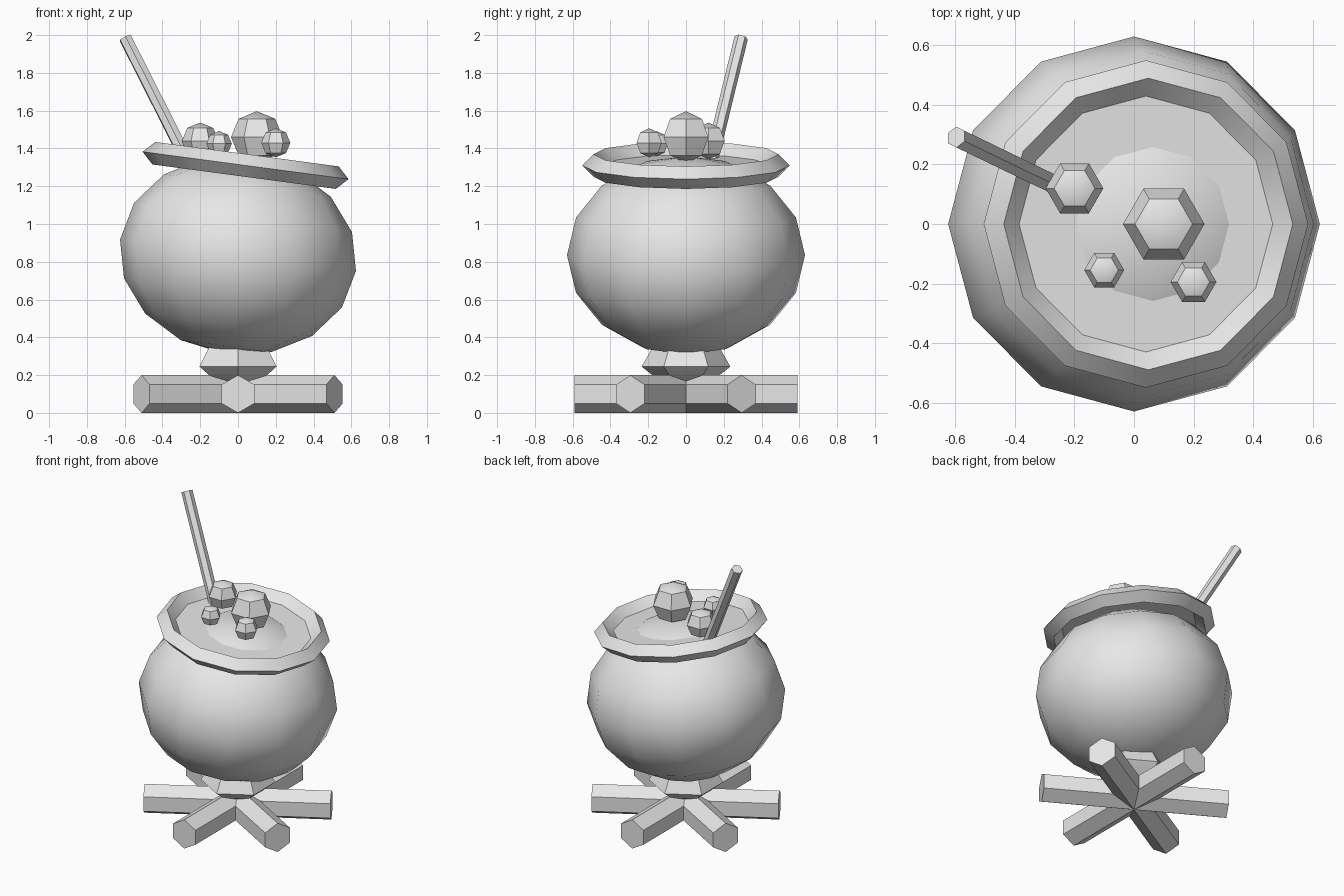
import bpy, math
from mathutils import Vector, Matrix

if "Cube" in bpy.data.objects:
    bpy.data.objects.remove(bpy.data.objects["Cube"])

grey = bpy.data.materials.new("plain_grey")
grey.use_nodes = True
grey.diffuse_color = (0.8, 0.8, 0.8, 1)
grey.node_tree.nodes["Principled BSDF"].inputs["Base Color"].default_value = (0.8, 0.8, 0.8, 1)

TILT = math.radians(7.6)


def finish(name):
    ob = bpy.context.object
    ob.name = ob.data.name = name
    ob.data.materials.clear()
    ob.data.materials.append(grey)
    bpy.ops.object.shade_smooth_by_angle(angle=math.radians(30))
    return ob


def ball(name, loc, radius, segments, rings, squash=1, tilt=0):
    bpy.ops.mesh.primitive_uv_sphere_add(segments=segments, ring_count=rings, radius=radius,
                                         location=loc, rotation=(0, tilt, 0))
    ob = bpy.context.object
    # squash the mesh and put a vertex column on the y axis
    ob.data.transform(Matrix.Diagonal((1, 1, squash, 1)) @ Matrix.Rotation(math.pi / 2, 4, 'Z'))
    return finish(name)


def rod(name, start, end, radius):
    start, end = Vector(start), Vector(end)
    axis = end - start
    bpy.ops.mesh.primitive_cylinder_add(vertices=6, radius=radius, depth=axis.length,
                                        location=(start + end) / 2)
    bpy.context.object.rotation_euler = axis.to_track_quat('Z', 'Y').to_euler()
    return finish(name)


def lathe(name, profile, sides, loc=(0, 0, 0), tilt=0, closed=False):
    verts, faces, n = [], [], len(profile)
    for i in range(sides):
        a = math.tau * i / sides + math.pi / 2
        verts += [(r * math.cos(a), r * math.sin(a), z) for r, z in profile]
    for i in range(sides):
        j = (i + 1) % sides
        for k in range(n if closed else n - 1):
            m = (k + 1) % n
            faces.append((i * n + k, j * n + k, j * n + m, i * n + m))
    if not closed:  # cap both ends
        faces.append([i * n for i in reversed(range(sides))])
        faces.append([i * n + n - 1 for i in range(sides)])
    mesh = bpy.data.meshes.new(name)
    mesh.from_pydata(verts, [], faces)
    ob = bpy.data.objects.new(name, mesh)
    bpy.context.collection.objects.link(ob)
    ob.location, ob.rotation_euler = loc, (0, tilt, 0)
    bpy.ops.object.select_all(action='DESELECT')
    ob.select_set(True)
    bpy.context.view_layer.objects.active = ob
    return finish(name)


# Crossed logs, with a ridge facing up
for i in range(3):
    a = math.pi / 2 + i * math.pi / 3
    d = Vector((math.cos(a), math.sin(a), 0)) * 0.59
    up = Vector((0, 0, 0.1))
    rod(f"log_{i + 1}", up - d, up + d, 0.1)

# Foot under the pot
lathe("pot_foot", [(0.12, 0.165), (0.165, 0.19), (0.235, 0.245), (0.175, 0.35)], 6)

# Tilted pot with its diamond-section rim and the brew surface
ball("pot", (0, 0, 0.835), 0.63, 12, 8, 0.835, TILT)
rim_centre = (0.04, 0, 1.31)
lathe("pot_rim", [(0.43, 0), (0.49, -0.06), (0.55, 0), (0.49, 0.06)], 12, rim_centre, TILT, True)
bpy.ops.mesh.primitive_circle_add(vertices=12, radius=0.45, fill_type='NGON',
                                  location=rim_centre, rotation=(0, TILT, 0))
finish("brew_surface")

# Bubbles
bubbles = [(0.1, 0, 1.46, 0.137), (-0.2, 0.12, 1.44, 0.097),
           (-0.1, -0.155, 1.425, 0.067), (0.2, -0.195, 1.43, 0.077)]
for i, (x, y, z, r) in enumerate(bubbles):
    ball(f"bubble_{i + 1}", (x, y, z), r, 6, 4)

# Stirring stick
rod("stirring_stick", (-0.2, 0.1, 1.2), (-0.597, 0.292, 1.985), 0.036)
